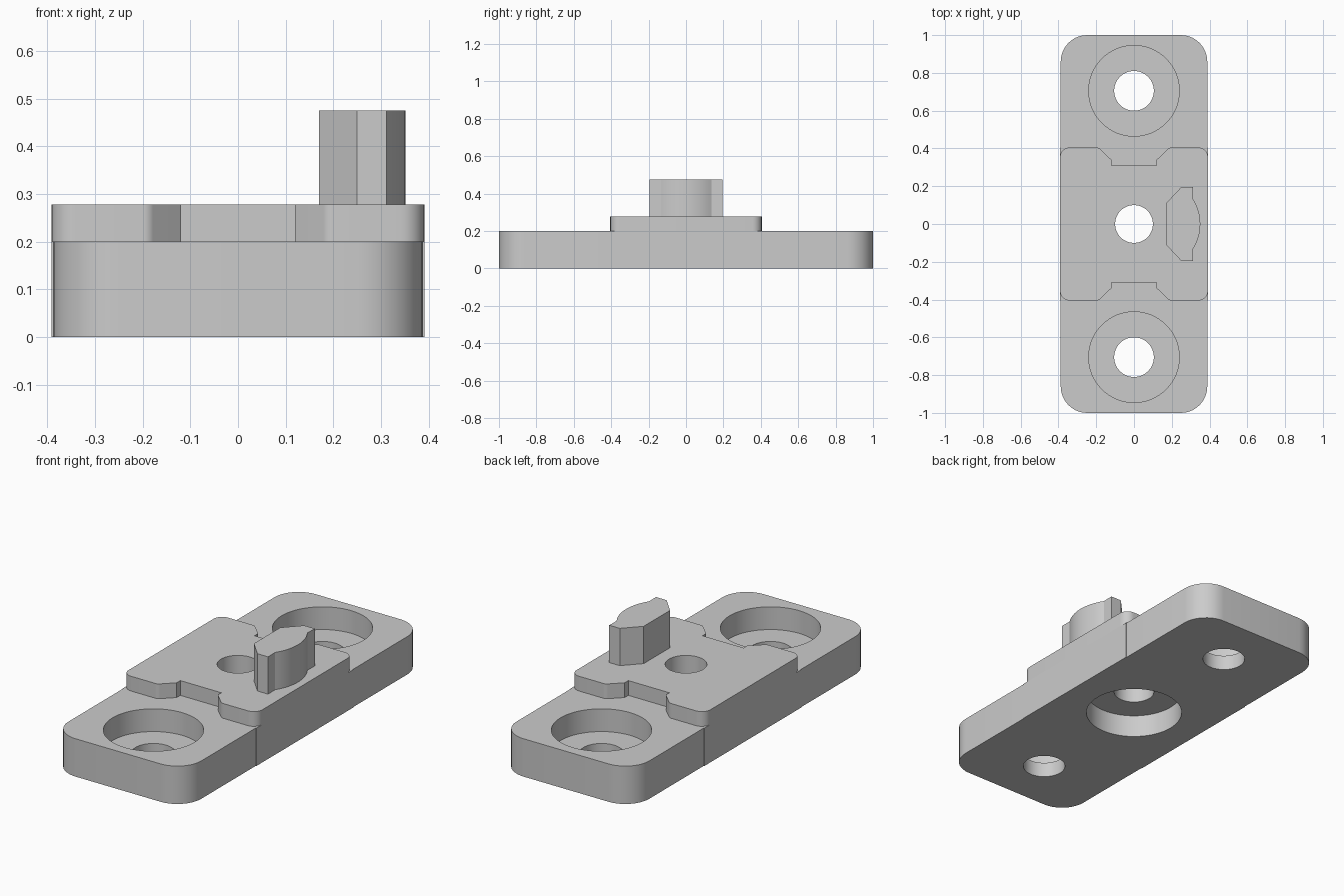
import bpy, bmesh, math
from mathutils import Vector

cube = bpy.data.objects.get("Cube")
if cube:
    bpy.data.objects.remove(cube, do_unlink=True)

grey = bpy.data.materials.new("light grey")
grey.use_nodes = True
grey.diffuse_color = (0.6, 0.6, 0.6, 1)
grey.node_tree.nodes["Principled BSDF"].inputs["Base Color"].default_value = (0.6, 0.6, 0.6, 1)


def outline(corners, steps=10):
    """Closed outline from (x, y, fillet radius) corners."""
    pts, n = [], len(corners)
    for i, (x, y, r) in enumerate(corners):
        p = Vector((x, y))
        if r == 0:
            pts.append(p)
            continue
        a = (Vector(corners[i - 1][:2]) - p).normalized()
        b = (Vector(corners[(i + 1) % n][:2]) - p).normalized()
        half = a.angle(b) / 2
        centre = p + (a + b).normalized() * r / math.sin(half)
        start = p + a * r / math.tan(half) - centre
        end = p + b * r / math.tan(half) - centre
        sweep = math.atan2(start.x * end.y - start.y * end.x, start.dot(end))
        for k in range(steps + 1):
            t = sweep * k / steps
            c, s = math.cos(t), math.sin(t)
            pts.append(centre + Vector((c * start.x - s * start.y, s * start.x + c * start.y)))
    return pts


def prism(name, pts, z0, z1):
    bm = bmesh.new()
    face = bm.faces.new([bm.verts.new((p[0], p[1], z0)) for p in pts])
    top = bmesh.ops.extrude_face_region(bm, geom=[face])["geom"]
    bmesh.ops.translate(bm, vec=(0, 0, z1 - z0),
                        verts=[v for v in top if isinstance(v, bmesh.types.BMVert)])
    bmesh.ops.recalc_face_normals(bm, faces=bm.faces)
    mesh = bpy.data.meshes.new(name)
    bm.to_mesh(mesh)
    bm.free()
    mesh.materials.append(grey)
    obj = bpy.data.objects.new(name, mesh)
    bpy.context.collection.objects.link(obj)
    return obj


def activate(obj):
    bpy.ops.object.select_all(action='DESELECT')
    obj.select_set(True)
    bpy.context.view_layer.objects.active = obj


def bore(obj, y, r, z0, z1):
    """Cut a round hole at (0, y)."""
    circle = [(r * math.cos(math.tau * k / 64), y + r * math.sin(math.tau * k / 64)) for k in range(64)]
    cutter = prism("bore_cutter", circle, z0, z1)
    cutter.hide_render = True
    mod = obj.modifiers.new("bore", 'BOOLEAN')
    mod.operation, mod.solver, mod.object = 'DIFFERENCE', 'EXACT', cutter
    activate(obj)
    bpy.ops.object.modifier_apply(modifier=mod.name)
    bpy.data.objects.remove(cutter, do_unlink=True)


def four_way(quarter):
    """Mirror the +x +y quarter (running counter-clockwise) into a full outline."""
    half = quarter + [(-x, y, r) for x, y, r in reversed(quarter)]
    return half + [(-x, -y, r) for x, y, r in half]


# Base slab, a hair wider under the raised plate
base = prism("base", outline(four_way(
    [(0.391, 0.405, 0), (0.388, 0.405, 0), (0.388, 1.0, 0.14)])), 0, 0.2)

# Counterbored screw holes at both ends, recess under the middle
for y in (-0.705, 0.705):
    bore(base, y, 0.24, 0.08, 0.3)
    bore(base, y, 0.105, -0.1, 0.3)
bore(base, 0, 0.24, -0.1, 0.12)
bore(base, 0, 0.1, -0.1, 0.3)

# Raised middle plate with flared notches front and back
plate = prism("raised_plate", outline(four_way(
    [(0.391, 0.405, 0.05), (0.187, 0.405, 0.03), (0.12, 0.34, 0), (0.12, 0.31, 0)])), 0.2, 0.278)
bore(plate, 0, 0.1, 0.1, 0.4)

# Locating lug with chamfered inner side and bulged outer side
R, half_chord = 0.248, 0.135
sweep = math.asin(half_chord / R)
arc = [(0.351 - R + R * math.cos(t), R * math.sin(t))
       for t in (-sweep + 2 * sweep * k / 16 for k in range(17))]
lug = prism("locating_lug", [(0.17, 0.11), (0.17, -0.11), (0.25, -0.195), (0.312, -0.195)]
            + arc + [(0.312, 0.195), (0.25, 0.195)], 0.278, 0.475)

for obj in (base, plate, lug):
    activate(obj)
    bpy.ops.object.shade_smooth_by_angle(angle=math.radians(25))
